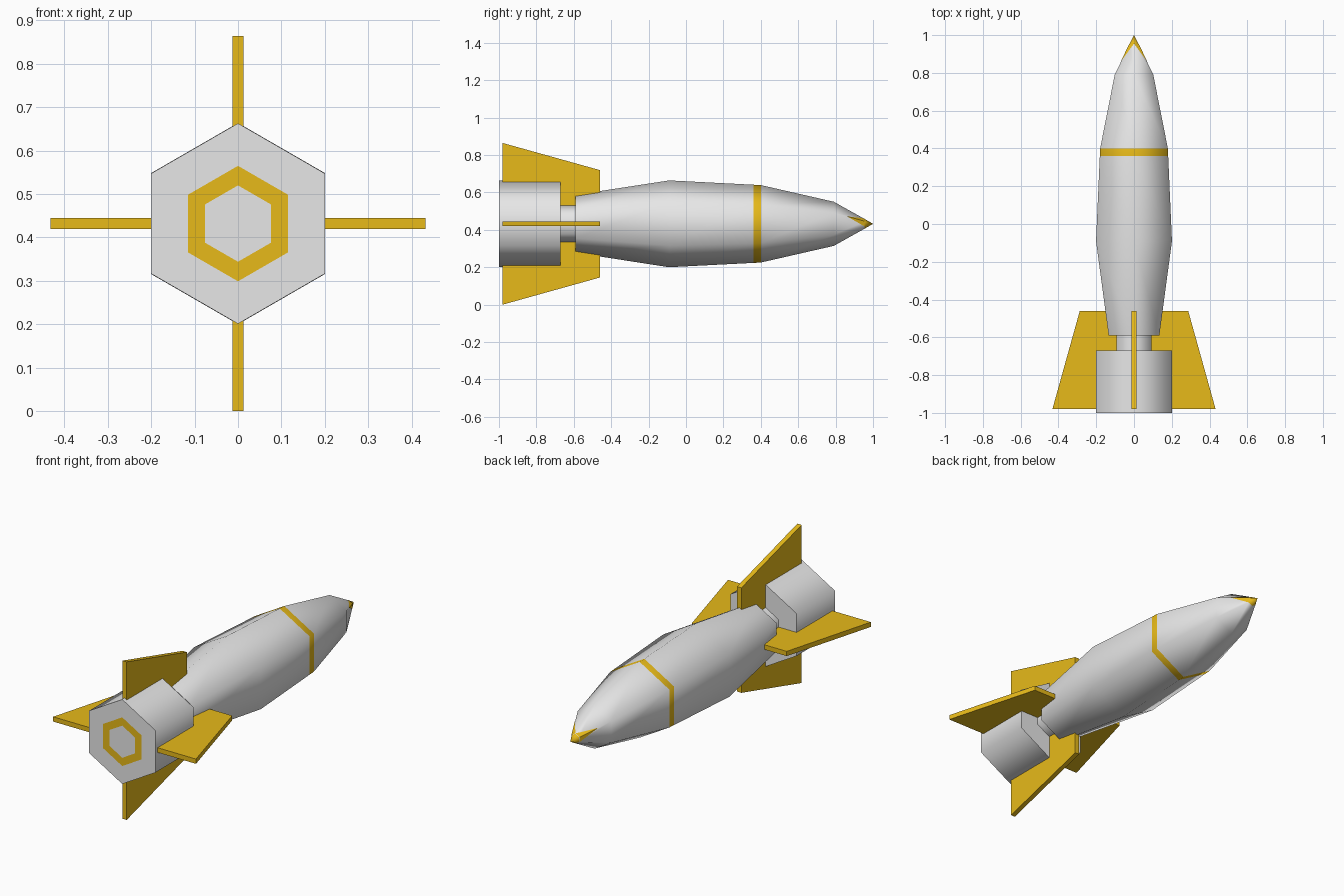
import bpy, bmesh, math
from mathutils import Vector

if "Cube" in bpy.data.objects:
    bpy.data.objects.remove(bpy.data.objects["Cube"])

AXIS_Z = 0.432


def material(name, rgb):
    m = bpy.data.materials.new(name)
    m.diffuse_color = (*rgb, 1)
    m.use_nodes = True
    m.node_tree.nodes["Principled BSDF"].inputs["Base Color"].default_value = m.diffuse_color
    return m


GREY = material("light_grey", (0.8, 0.8, 0.8))
GOLD = material("gold", (0.8, 0.49, 0.01))


def point(y, r, deg):
    a = math.radians(deg)
    return Vector((r * math.cos(a), y, AXIS_Z + r * math.sin(a)))


def finish(name, bm, smooth=None):
    bmesh.ops.recalc_face_normals(bm, faces=bm.faces)
    me = bpy.data.meshes.new(name)
    bm.to_mesh(me)
    bm.free()
    me.materials.append(GREY)
    me.materials.append(GOLD)
    ob = bpy.data.objects.new(name, me)
    bpy.context.collection.objects.link(ob)
    if smooth:
        bpy.ops.object.select_all(action='DESELECT')
        ob.select_set(True)
        bpy.context.view_layer.objects.active = ob
        bpy.ops.object.shade_smooth_by_angle(angle=math.radians(smooth))
    return ob


def hex_lathe(name, profile, gold_bands=()):
    """Six-sided hull around the y axis; profile holds (y, radius)."""
    bm = bmesh.new()
    rings = []
    for y, r in profile:
        n = 6 if r > 0 else 1
        rings.append([bm.verts.new(point(y, r, 30 + 60 * k)) for k in range(n)])
    for i, (a, b) in enumerate(zip(rings, rings[1:])):
        for k in range(6):
            loop = [a[k % len(a)], a[(k + 1) % len(a)],
                    b[(k + 1) % len(b)], b[k % len(b)]]
            f = bm.faces.new(list(dict.fromkeys(loop)))
            f.material_index = int(i in gold_bands)
    for ring in (rings[0], rings[-1]):
        if len(ring) == 6:
            bm.faces.new(ring)
    return finish(name, bm, 65)


# Hull with painted band and gold point
TIP_Y, TIP_R = 0.955, 0.026
hex_lathe("hull", [(-0.59, 0.155), (-0.09, 0.232), (0.36, 0.209), (0.40, 0.207),
                   (0.79, 0.118), (TIP_Y, TIP_R), (1.0, 0)], gold_bands=(2, 5))

# Gold streaks running back from the point along the two upper side edges
bm = bmesh.new()
start_y = 0.86
start_r = 0.118 + (TIP_R - 0.118) * (start_y - 0.79) / (TIP_Y - 0.79)
for deg in (30, 150):
    for side in (-60, 60):
        bm.faces.new([bm.verts.new(point(y, r + 0.002, d)) for y, r, d in
                      ((start_y, start_r, deg), (TIP_Y, TIP_R, deg),
                       (TIP_Y, TIP_R, deg + side))])
bmesh.ops.remove_doubles(bm, verts=bm.verts, dist=1e-5)
for f in bm.faces:
    f.material_index = 1
finish("nose_streaks", bm)

# Neck and engine, with a gold ring painted on the exhaust face
hex_lathe("neck", [(-0.70, 0.106), (-0.57, 0.106)])
hex_lathe("engine", [(-1.0, 0.088), (-1.0, 0.133), (-1.0, 0.231), (-0.67, 0.231)],
          gold_bands=(0,))

# Four swept fins
OUTLINE = [(-0.98, 0.03), (-0.98, 0.432), (-0.46, 0.287), (-0.46, 0.03)]
for name, deg in (("right_fin", 0), ("top_fin", 90), ("left_fin", 180), ("bottom_fin", 270)):
    bm = bmesh.new()
    out = point(0, 1, deg) - point(0, 0, deg)
    across = out.cross(Vector((0, 1, 0))) * 0.026
    base = bm.faces.new([bm.verts.new(point(y, r, deg) - across / 2) for y, r in OUTLINE])
    ext = bmesh.ops.extrude_face_region(bm, geom=[base], use_keep_orig=True)
    bmesh.ops.translate(bm, vec=across,
                        verts=[v for v in ext["geom"] if isinstance(v, bmesh.types.BMVert)])
    for f in bm.faces:
        f.material_index = 1
    finish(name, bm)
